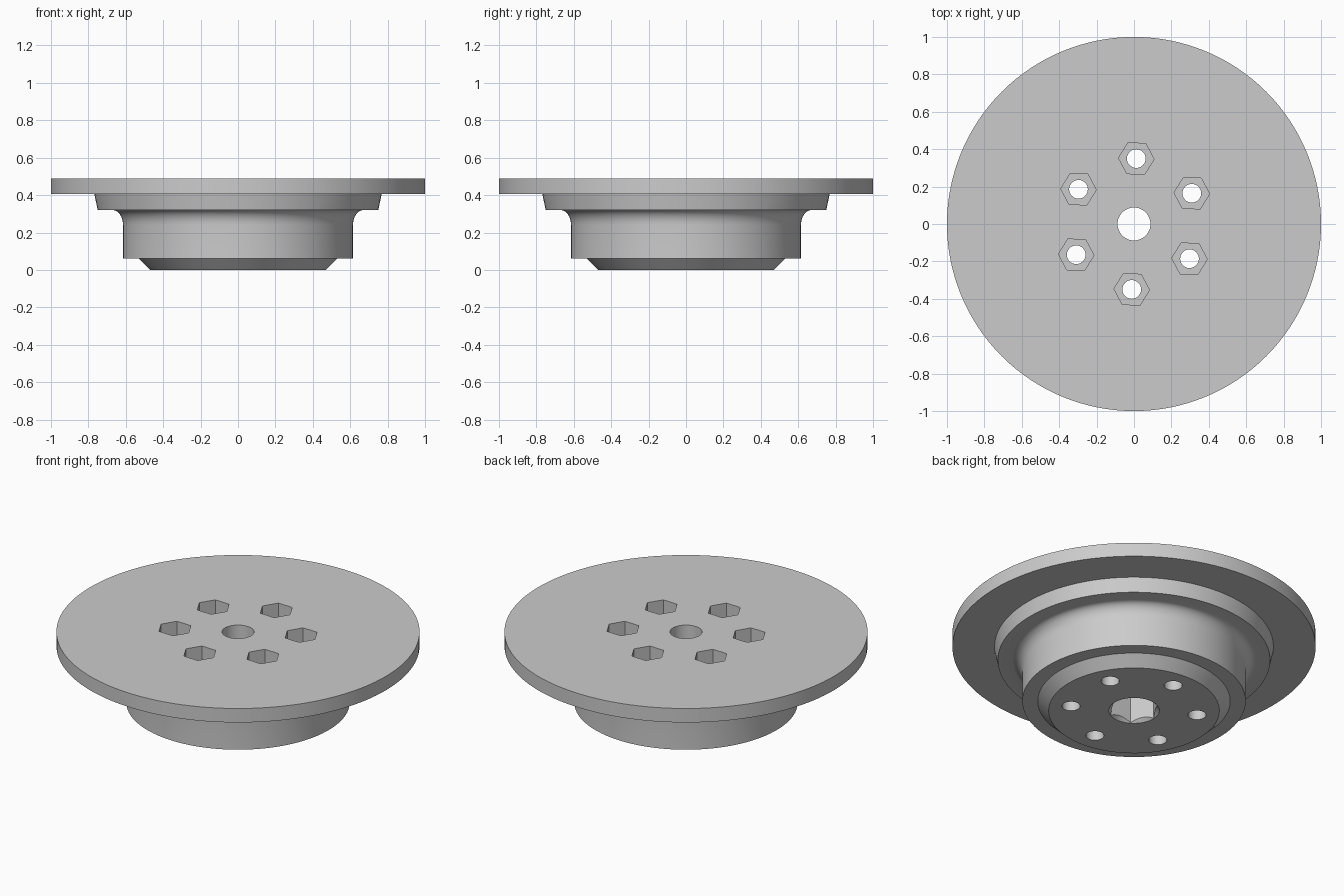
import bpy, bmesh, math
from mathutils import Matrix

cube = bpy.data.objects.get("Cube")
if cube:
    bpy.data.objects.remove(cube, do_unlink=True)

TOP = 0.49
TURN = math.radians(-2)      # whole hole pattern is turned slightly
SEGMENTS = 128

grey = bpy.data.materials.new("plain grey")
grey.use_nodes = True
COLOR = (0.6, 0.6, 0.6, 1)
grey.diffuse_color = COLOR
grey.node_tree.nodes["Principled BSDF"].inputs["Base Color"].default_value = COLOR


def add_object(name, bm):
    bmesh.ops.recalc_face_normals(bm, faces=bm.faces)
    mesh = bpy.data.meshes.new(name)
    bm.to_mesh(mesh)
    bm.free()
    mesh.materials.append(grey)
    obj = bpy.data.objects.new(name, mesh)
    bpy.context.collection.objects.link(obj)
    return obj


def lathe(name, profile):
    """Closed solid turned around z from (radius, height) points."""
    bm = bmesh.new()
    rings = []
    for r, z in profile:
        rings.append([bm.verts.new((r * math.cos(a), r * math.sin(a), z))
                      for a in (math.tau * i / SEGMENTS for i in range(SEGMENTS))])
    for low, high in zip(rings, rings[1:]):
        for i in range(SEGMENTS):
            j = (i + 1) % SEGMENTS
            bm.faces.new((low[i], low[j], high[j], high[i]))
    bm.faces.new(rings[0])
    bm.faces.new(rings[-1])
    return add_object(name, bm)


def prisms(name, centres, r1, r2, z1, z2, sides):
    """Separate prisms or cones standing at each centre, from z1 up to z2."""
    bm = bmesh.new()
    for x, y in centres:
        place = Matrix.Translation((x, y, (z1 + z2) / 2)) @ Matrix.Rotation(TURN + math.pi / 2, 4, "Z")
        bmesh.ops.create_cone(bm, cap_ends=True, segments=sides, radius1=r1,
                              radius2=r2, depth=z2 - z1, matrix=place)
    return add_object(name, bm)


# Flanged hub: chamfered foot, drum, fillet, tapered step, wide disc
fillet = [(0.615 + 0.055 * (1 - math.cos(t)), 0.24 + 0.08 * math.sin(t))
          for t in (math.pi / 2 * i / 8 for i in range(9))]
hub = lathe("flanged_hub", [(0.47, 0), (0.53, 0.06), (0.615, 0.06)] + fillet
            + [(0.75, 0.32), (0.768, 0.405), (1, 0.405), (1, TOP)])

# Bolt circle, nut pockets on top, hexagonal pocket with countersink below
bolts = [(0.35 * math.cos(a), 0.35 * math.sin(a))
         for a in (TURN + math.radians(30 + 60 * i) for i in range(6))]
middle = [(0, 0)]
cutters = [
    prisms("nut_pocket_cutter", bolts, 0.095, 0.095, TOP - 0.2, TOP + 0.1, 6),
    prisms("bolt_hole_cutter", bolts, 0.05, 0.05, -0.1, TOP + 0.2, 32),
    prisms("centre_bore_cutter", middle, 0.088, 0.088, -0.15, TOP + 0.15, 48),
    prisms("hex_pocket_cutter", middle, 0.138, 0.138, -0.12, 0.22, 6),
    prisms("countersink_cutter", middle, 0.16, 0.08, -0.02, 0.06, 64),
]
for cutter in cutters:
    cutter.hide_render = True
    cut = hub.modifiers.new(cutter.name, "BOOLEAN")
    cut.operation = "DIFFERENCE"
    cut.solver = "EXACT"
    cut.object = cutter

# Apply the cuts and remove the cutters
bpy.context.view_layer.update()
graph = bpy.context.evaluated_depsgraph_get()
finished = bpy.data.meshes.new_from_object(hub.evaluated_get(graph))
hub.modifiers.clear()
hub.data = finished
for cutter in cutters:
    bpy.data.objects.remove(cutter, do_unlink=True)

bpy.ops.object.select_all(action="DESELECT")
hub.select_set(True)
bpy.context.view_layer.objects.active = hub
bpy.ops.object.shade_smooth_by_angle(angle=math.radians(25))
